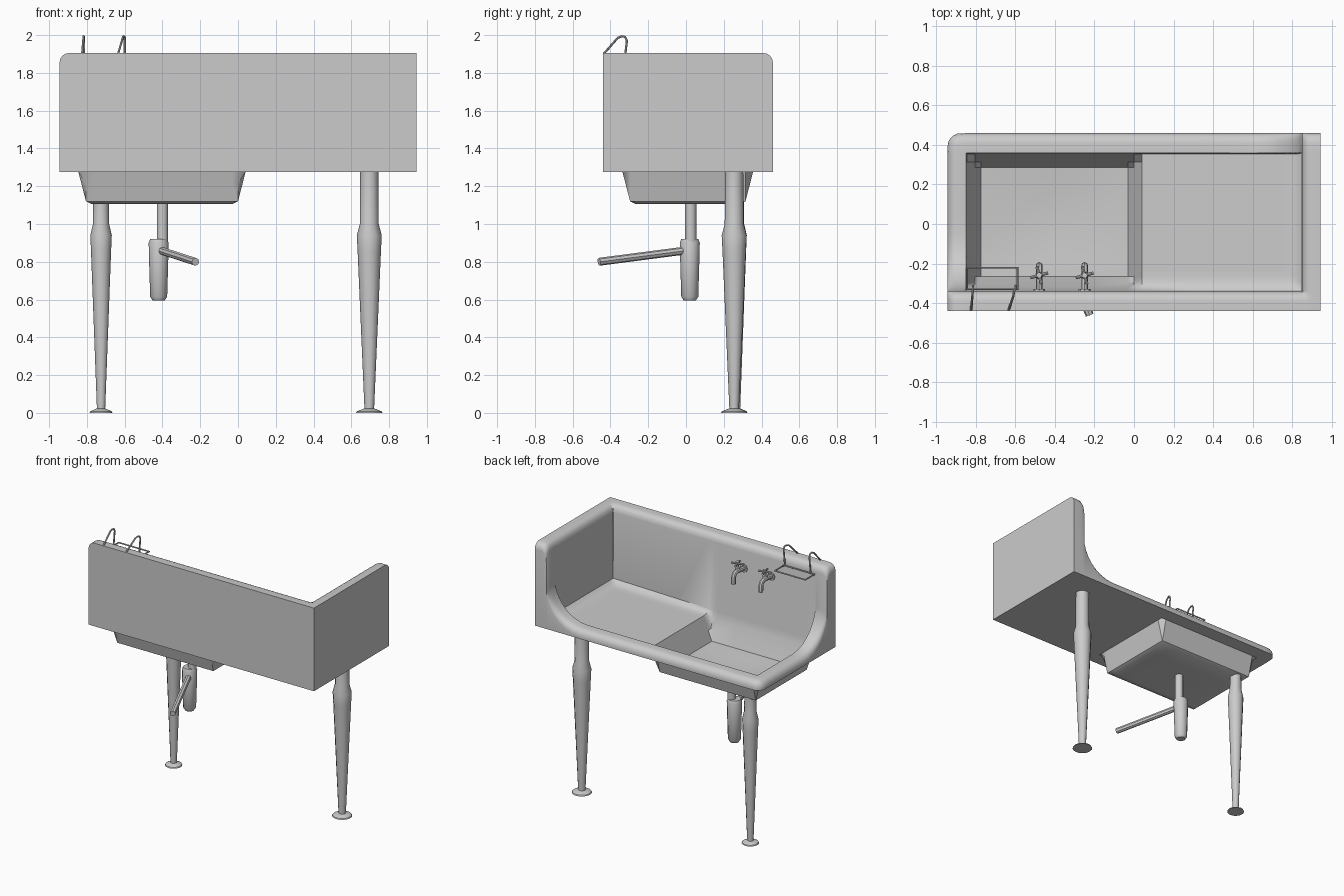
import bpy, bmesh, math
from mathutils import Vector

cube = bpy.data.objects.get("Cube")
if cube:
    bpy.data.objects.remove(cube)

enamel = bpy.data.materials.new("light_grey_enamel")
enamel.use_nodes = True
GREY = (0.6, 0.6, 0.6, 1)
enamel.diffuse_color = GREY
enamel.node_tree.nodes["Principled BSDF"].inputs["Base Color"].default_value = GREY


def finish(obj, angle=40):
    """Give the part its material and smooth shading."""
    obj.data.materials.clear()
    obj.data.materials.append(enamel)
    bpy.ops.object.select_all(action="DESELECT")
    obj.select_set(True)
    bpy.context.view_layer.objects.active = obj
    bpy.ops.object.shade_smooth_by_angle(angle=math.radians(angle))
    return obj


def from_bmesh(name, bm):
    bmesh.ops.recalc_face_normals(bm, faces=bm.faces)
    mesh = bpy.data.meshes.new(name)
    bm.to_mesh(mesh)
    bm.free()
    obj = bpy.data.objects.new(name, mesh)
    bpy.context.collection.objects.link(obj)
    return finish(obj)


def lathe(name, x, y, profile, sides=12):
    """Turned part from (radius, height) pairs, closed at both ends."""
    bm = bmesh.new()
    rings = []
    for r, z in profile:
        angles = [2 * math.pi * i / sides for i in range(sides)]
        rings.append([bm.verts.new((x + r * math.cos(a), y + r * math.sin(a), z)) for a in angles])
    for low, high in zip(rings, rings[1:]):
        for i in range(sides):
            j = (i + 1) % sides
            bm.faces.new((low[i], low[j], high[j], high[i]))
    bm.faces.new(rings[0])
    bm.faces.new(rings[-1])
    return from_bmesh(name, bm)


def tube(name, points, radius, closed=False, resolution=2):
    """Round bar along a path."""
    curve = bpy.data.curves.new(name, "CURVE")
    curve.dimensions = "3D"
    curve.bevel_depth = radius
    curve.bevel_resolution = resolution
    curve.use_fill_caps = True
    spline = curve.splines.new("POLY")
    spline.points.add(len(points) - 1)
    for p, co in zip(spline.points, points):
        p.co = (*co, 1)
    spline.use_cyclic_u = closed
    obj = bpy.data.objects.new(name, curve)
    bpy.context.collection.objects.link(obj)
    bpy.ops.object.select_all(action="DESELECT")
    obj.select_set(True)
    bpy.context.view_layer.objects.active = obj
    bpy.ops.object.convert(target="MESH")
    return finish(bpy.context.object)


# Sink body dimensions
X, Y0, Y1 = 0.945, -0.44, 0.46
WALL_X, WALL_Y = 0.85, -0.34
TOP, RIM, BASE = 1.905, 1.34, 1.275
ROUND, COVE = 0.05, 0.28
BX0, BX1, BY0, BY1 = -0.845, 0.04, -0.336, 0.355
DRAIN = (-0.4, 0.03)


def drop(e, r):
    """Height lost at distance e inside a rounded edge of radius r."""
    t = 1 - min(max(e / r, 0), 1)
    return r * (1 - math.sqrt(1 - t * t))


def basin_inset(x, y):
    return min(x - BX0, BX1 - x, y - BY0, BY1 - y)


def top_height(x, y):
    w = min(WALL_X - x, y - WALL_Y)
    edge = min(x + X, Y1 - y)
    if w < 1e-5:
        return TOP - drop(-w, ROUND) - drop(edge, ROUND)
    if x < -0.849 or y > 0.359:
        return RIM + drop(w, COVE) * 1.05 - drop(edge, ROUND)
    deck = 1.312 + 0.02 * max(x, 0) + 0.03 * max(0, 1 - w / 0.07) ** 2
    slope = min(max(basin_inset(x, y) / 0.07, 0), 1)
    spread = max(abs(x - DRAIN[0]) / 0.38, abs(y - DRAIN[1]) / 0.28)
    return deck + (1.115 + 0.025 * min(spread, 1) - deck) * slope


def bottom_height(x, y):
    p = min(max(basin_inset(x, y), 0), 0.07)
    return BASE - 0.155 * min(p / 0.04, 1) - 0.015 * max(0, p - 0.04) / 0.03


def plan(x, y, r=0.07):
    """Round the free corner in plan."""
    a, b = r - (x + X), r - (Y1 - y)
    if a > 0 and b > 0:
        k = max(a, b) / math.hypot(a, b)
        return -X + r - a * k, Y1 - r + b * k
    return x, y


# Section lines, denser at the rolled edges, coves and basin slopes
wall_steps = [-0.05, -0.035, -0.02, -0.008, 0, 0.004, 0.02, 0.044, 0.074, 0.11, 0.16, 0.22, COVE]
edge_steps = [0, 0.004, 0.015, 0.03, 0.05]
xs = [-X + e for e in edge_steps] + [-0.85, BX0, BX0 + 0.04, BX0 + 0.07, -0.6, DRAIN[0], -0.2]
xs += [BX1 - 0.07, BX1 - 0.04, BX1, 0.3] + [WALL_X - w for w in reversed(wall_steps)] + [X]
ys = [Y0] + [WALL_Y + w for w in wall_steps] + [DRAIN[1], 0.16, BY1 - 0.07, BY1 - 0.04, BY1, 0.36]
ys += [Y1 - e for e in reversed(edge_steps)]

# One-piece sink: upper and lower skins joined round the outline
bm = bmesh.new()
skins = [[[bm.verts.new((*plan(x, y), f(x, y))) for y in ys] for x in xs]
         for f in (top_height, bottom_height)]
nx, ny = len(xs), len(ys)
for skin in skins:
    for i in range(nx - 1):
        for j in range(ny - 1):
            bm.faces.new((skin[i][j], skin[i + 1][j], skin[i + 1][j + 1], skin[i][j + 1]))
outline = [(i, 0) for i in range(nx - 1)] + [(nx - 1, j) for j in range(ny - 1)]
outline += [(i, ny - 1) for i in range(nx - 1, 0, -1)] + [(0, j) for j in range(ny - 1, 0, -1)]
for (a, b), (c, d) in zip(outline, outline[1:] + outline[:1]):
    bm.faces.new((skins[0][a][b], skins[0][c][d], skins[1][c][d], skins[1][a][b]))
from_bmesh("sink_body", bm)

# Turned legs with flat feet
for name, x, y, s, top in (("right_leg", -0.725, 0.265, 0.86, 1.12), ("left_leg", 0.695, 0.255, 1, 1.28)):
    lathe(name, x, y, [(0.025 * s, 0.01), (0.062 * s, 0.86), (0.066 * s, 0.94), (0.05 * s, 1.0), (0.048 * s, top)])
    lathe(name + "_foot", x, y, [(0.07 * s, 0), (0.066 * s, 0.008), (0.03 * s, 0.022)], 16)

# Waste fittings
lathe("drain_strainer", *DRAIN, [(0.018, 1.11), (0.018, 1.122)])
lathe("drain_pipe", -0.4, 0.025, [(0.03, 0.9), (0.03, 1.11)])
lathe("bottle_trap", -0.42, 0.02, [(0.032, 0.595), (0.045, 0.615), (0.05, 0.78), (0.053, 0.9), (0.045, 0.92)])
tube("waste_pipe", [(-0.41, 0, 0.86), (-0.225, -0.46, 0.80)], 0.021)

# Pair of wall taps with cross handles
for side, x in (("right", -0.48), ("left", -0.25)):
    tube(side + "_tap_flange", [(x, -0.345, 1.725), (x, -0.33, 1.725)], 0.03)
    path = [(x, -0.335, 1.725), (x, -0.25, 1.735), (x, -0.225, 1.727), (x, -0.212, 1.705), (x, -0.21, 1.655)]
    tube(side + "_tap_spout", path, 0.017)
    lathe(side + "_tap_stem", x, -0.26, [(0.02, 1.73), (0.016, 1.76), (0.009, 1.765), (0.009, 1.8), (0.014, 1.805)])
    hub = Vector((x, -0.26, 1.79))
    for n, arm in enumerate((Vector((0.045, 0.012, 0)), Vector((-0.012, 0.045, 0)))):
        tube(f"{side}_tap_handle_{n + 1}", [hub - arm, hub + arm], 0.008)

# Hanging soap rack
tube("soap_rack_frame", [(-0.845, -0.33, 1.84), (-0.59, -0.33, 1.84), (-0.59, -0.222, 1.84),
                         (-0.845, -0.222, 1.84)], 0.006, closed=True)
for side, x, lean in (("right", -0.825, 0.01), ("left", -0.635, 0.035)):
    tube(side + "_rack_hook", [(x, -0.436, 1.90), (x + lean * 0.7, -0.362, 1.985), (x + lean * 0.8, -0.34, 1.994),
                               (x + lean, -0.322, 1.99), (x + lean, -0.313, 1.97), (x + lean, -0.328, 1.84)], 0.006)
